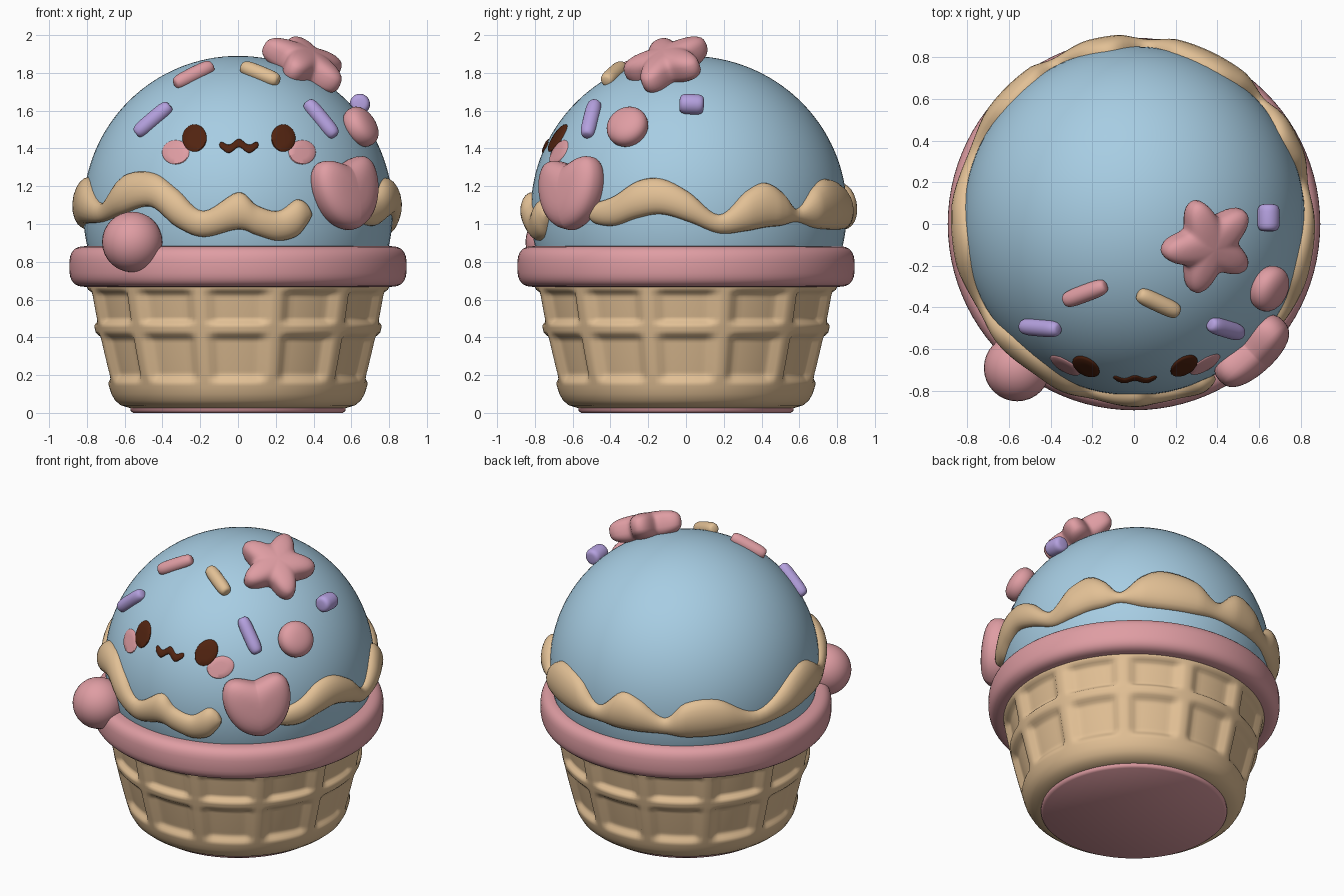
import bpy
import bmesh
import math
from mathutils import Vector, Matrix

cube = bpy.data.objects.get("Cube")
if cube:
    bpy.data.objects.remove(cube, do_unlink=True)

TAU = math.tau
SCOOP_Z, SCOOP_R = 1.07, 0.82


def make_material(name, rgb):
    linear = [((c / 255 + 0.055) / 1.055) ** 2.4 for c in rgb] + [1.0]
    mat = bpy.data.materials.new(name)
    mat.use_nodes = True
    mat.diffuse_color = linear
    shader = mat.node_tree.nodes["Principled BSDF"]
    shader.inputs["Base Color"].default_value = linear
    shader.inputs["Roughness"].default_value = 0.6
    return mat


BLUE = make_material("ice_blue", (167, 205, 227))
TAN = make_material("waffle_tan", (226, 192, 149))
PINK = make_material("soft_pink", (223, 157, 163))
PURPLE = make_material("lilac", (180, 160, 222))
BROWN = make_material("dark_brown", (81, 35, 16))


def surface(name, rows, mat, sharp=50):
    """Skin closed rings of points into one smooth object."""
    bm = bmesh.new()
    rings = [[bm.verts.new(p) for p in row] for row in rows]
    n = len(rings[0])
    for low, high in zip(rings, rings[1:]):
        for i in range(n):
            j = (i + 1) % n
            bm.faces.new((low[i], low[j], high[j], high[i]))
    bmesh.ops.remove_doubles(bm, verts=bm.verts, dist=0.0001)
    bmesh.ops.recalc_face_normals(bm, faces=bm.faces)
    mesh = bpy.data.meshes.new(name)
    bm.to_mesh(mesh)
    bm.free()
    mesh.materials.append(mat)
    mesh.shade_smooth()
    mesh.set_sharp_from_angle(angle=math.radians(sharp))
    obj = bpy.data.objects.new(name, mesh)
    bpy.context.collection.objects.link(obj)


def round_point(r, a, z):
    return Vector((r * math.cos(a), r * math.sin(a), z))


def scoop_point(r, a, z):
    """The scoop is slightly deeper than wide and sits a little back."""
    return Vector((r * math.cos(a), 0.015 + 1.02 * r * math.sin(a), z))


def lathe(name, profile, mat, segs=96, dent=lambda a, z: 0, place=round_point):
    """Revolve (radius, height) points, with an optional inward dent."""
    angles = [TAU * i / segs for i in range(segs)]
    surface(name, [[place(r - dent(a, z), a, z) for a in angles] for r, z in profile], mat, 70)


def power(v, p):
    return math.copysign(abs(v) ** p, v)


def puffy(name, outline, depth, centre, normal, up, mat, p=1.0, spin=0, steps=16):
    """Inflate a flat outline along its normal; small p gives fuller sides."""
    n = Vector(normal).normalized()
    x = Vector(up).cross(n).normalized()
    y = n.cross(x)
    frame = Matrix((x, y, n)).transposed() @ Matrix.Rotation(spin, 3, 'Z')
    rows = []
    for k in range(steps + 1):
        f = math.pi * (k / steps - 0.5)
        s = power(max(math.cos(f), 0), p) if 0 < k < steps else 0
        d = depth * power(math.sin(f), p)
        rows.append([Vector(centre) + frame @ Vector((u * s, v * s, d)) for u, v in outline])
    surface(name, rows, mat, 80)


def polar(radius, n=32):
    return [(radius(TAU * i / n) * math.cos(TAU * i / n),
             radius(TAU * i / n) * math.sin(TAU * i / n)) for i in range(n)]


def circle(r):
    return polar(lambda t: r)


def smooth(lo, hi, v):
    t = min(max((v - lo) / (hi - lo), 0), 1)
    return t * t * (3 - 2 * t)


def scoop_radius(z):
    return math.sqrt(SCOOP_R ** 2 - (z - SCOOP_Z) ** 2)


# Scoop
arc = [math.radians(-22 + 112 * i / 40) for i in range(41)]
lathe("scoop", [(0, 0.76)] + [(SCOOP_R * math.cos(a), SCOOP_Z + SCOOP_R * math.sin(a))
                              for a in arc], BLUE, place=scoop_point)

# Rim
lathe("rim", [(0.80 + 0.093 * power(math.cos(TAU * i / 32), 0.7),
               0.775 + 0.108 * power(math.sin(TAU * i / 32), 0.7)) for i in range(33)], PINK)


# Waffle cup with sunken cells
def cell_dent(a, z):
    rib = abs((math.degrees(a) % 30) - 15)
    across = smooth(2, 6, rib)
    lower = smooth(0.15, 0.21, z) * (1 - smooth(0.38, 0.43, z))
    upper = smooth(0.46, 0.5, z) * (1 - smooth(0.62, 0.66, z))
    return 0.036 * across * (lower + upper)


wall = []
for i in range(49):
    t = i / 48
    wall.append((0.68 + 0.16 * t - 0.035 * t * t, 0.13 + 0.57 * t))
lathe("waffle_cup", [(0, 0.025), (0.57, 0.025), (0.62, 0.04), (0.65, 0.065), (0.67, 0.1)]
      + wall + [(0, 0.7)], TAN, 180, cell_dent)
lathe("cup_base", [(0, 0), (0.555, 0), (0.57, 0.012), (0.57, 0.04), (0, 0.04)], PINK)

# Wavy icing: angle, lower edge, upper edge
ICING = [(-39, 1.04, 1.07), (-36, 1.0, 1.11), (-28, 0.99, 1.15), (-19, 1.03, 1.23),
         (-10, 1.05, 1.24), (0, 1.01, 1.17), (11, 0.95, 1.05), (21, 0.96, 1.17),
         (29, 0.98, 1.22), (36, 0.99, 1.17), (43, 1.01, 1.08), (52, 0.98, 1.19),
         (61, 0.97, 1.24), (75, 0.97, 1.2), (86, 0.98, 1.09), (97, 0.97, 1.21),
         (106, 0.97, 1.18), (117, 0.97, 1.08), (126, 0.95, 1.18), (140, 0.95, 1.19),
         (158, 0.96, 1.07), (178, 0.98, 1.22), (191, 1.0, 1.24), (209, 1.01, 1.11),
         (222, 1.05, 1.26), (236, 1.09, 1.27), (247, 0.98, 1.18), (257, 0.93, 1.07),
         (270, 0.97, 1.17), (277, 0.94, 1.1), (285, 0.91, 1.07), (292, 0.93, 1.13),
         (296, 0.99, 1.11), (298, 1.04, 1.06)]


def spline(points, per):
    """Catmull-Rom samples through the points."""
    pts = [Vector(q) for q in points]
    pts = [pts[0]] + pts + [pts[-1]]
    out = []
    for a, b, c, d in zip(pts, pts[1:], pts[2:], pts[3:]):
        for i in range(per):
            t = i / per
            out.append(b + (c - a) * t / 2 + (a * 2 - b * 5 + c * 4 - d) * t * t / 2
                       + (b * 3 - a - c * 3 + d) * t ** 3 / 2)
    return out + [pts[-1]]


rows = []
for deg, lo, hi in spline(ICING, 6):
    mid, half = (lo + hi) / 2, (hi - lo) / 2
    bulge = min(0.068, 0.025 + 0.4 * half)
    ring = []
    for i in range(20):
        f = TAU * i / 20
        z = mid + half * math.cos(f)
        r = scoop_radius(z) - 0.01 + bulge * power(math.sin(f), 0.8)
        ring.append(scoop_point(r, math.radians(deg), z))
    rows.append(ring)
for k in (0, -1):
    rows[k] = [sum(rows[k], Vector((0, 0, 0))) / 20] * 20
surface("icing_drip", rows, TAN, 80)


# Face, laid thinly on the scoop
def on_scoop(x, z, lift):
    r = SCOOP_R + lift
    return Vector((x, 0.015 - 1.02 * math.sqrt(r * r - x * x - (z - SCOOP_Z) ** 2), z))


def patch(name, cx, cz, rx, rz, lift, mat):
    rows = []
    for s, h in ((0, lift), (0.5, lift), (0.93, lift), (1, lift - 0.004), (1, -0.01), (0, -0.01)):
        rows.append([on_scoop(cx + u * rx * s, cz + v * rz * s, h) for u, v in circle(1)])
    surface(name, rows, mat)


for side, label in ((-1, "right"), (1, "left")):
    patch("cheek_" + label, 0.335 * side + 0.005, 1.38, 0.072, 0.064, 0.005, PINK)
    patch("eye_" + label, 0.235 * side + 0.005, 1.455, 0.064, 0.072, 0.009, BROWN)

rows = []
for i in range(41):
    t = i / 20 - 1
    z = 1.406 - 0.013 * math.cos(TAU * (abs(t) - 0.5)) + 0.01 * (1 - abs(t))
    w = 0.022 * math.sqrt(max(1 - t ** 8, 0))
    rows.append([on_scoop(0.005 + 0.105 * t, z + w * math.cos(TAU * k / 10),
                          0.4 * w * math.sin(TAU * k / 10)) for k in range(10)])
surface("mouth", rows, BROWN, 80)

# Large toppings
heart = []
for i in range(64):
    t = -TAU * i / 64
    heart.append((0.21 * power(math.sin(t), 1.6),
                  0.0145 * (14 * math.cos(t) - 3 * math.cos(2 * t) - 2 * math.cos(3 * t) + 2)))
puffy("heart", heart, 0.1, (0.575, -0.61, 1.155), (0.68, -0.72, 0.12), (0, 0, 1), PINK, 0.75, 0.1)

star = polar(lambda t: 0.195 + 0.045 * math.cos(5 * t), 80)
puffy("star", star, 0.085, (0.355, -0.1, 1.85), (0.4, -0.3, 0.85), (0, 1, 0), PINK, 0.7,
      math.radians(116))

puffy("ball", circle(0.16), 0.16, (-0.56, -0.69, 0.905), (0, 0, 1), (0, 1, 0), PINK)
puffy("side_drop", circle(0.113), 0.07, (0.65, -0.31, 1.515), (0.65, -0.31, 0.43),
      (0, 0, 1), PINK, 0.85)


# Sprinkles
def sprinkle(name, a, b, mat, radius=0.042, lift=0.015):
    ends = []
    for x, y in (a, b):
        r = SCOOP_R + lift
        ends.append(Vector((x, y, SCOOP_Z + math.sqrt(r * r - x * x - y * y))))
    axis = ends[1] - ends[0]
    puffy(name, circle(radius), axis.length / 2, (ends[0] + ends[1]) / 2, axis,
          (0.1, 0.2, 1), mat, 0.5)


sprinkle("sprinkle_pink", (-0.335, -0.37), (-0.135, -0.295), PINK)
sprinkle("sprinkle_tan", (0.02, -0.335), (0.215, -0.425), TAN)
sprinkle("sprinkle_lilac_right", (-0.54, -0.49), (-0.36, -0.505), PURPLE)
sprinkle("sprinkle_lilac_left", (0.365, -0.48), (0.515, -0.525), PURPLE)
sprinkle("sprinkle_lilac_side", (0.645, -0.035), (0.645, 0.095), PURPLE, 0.054, 0.04)
